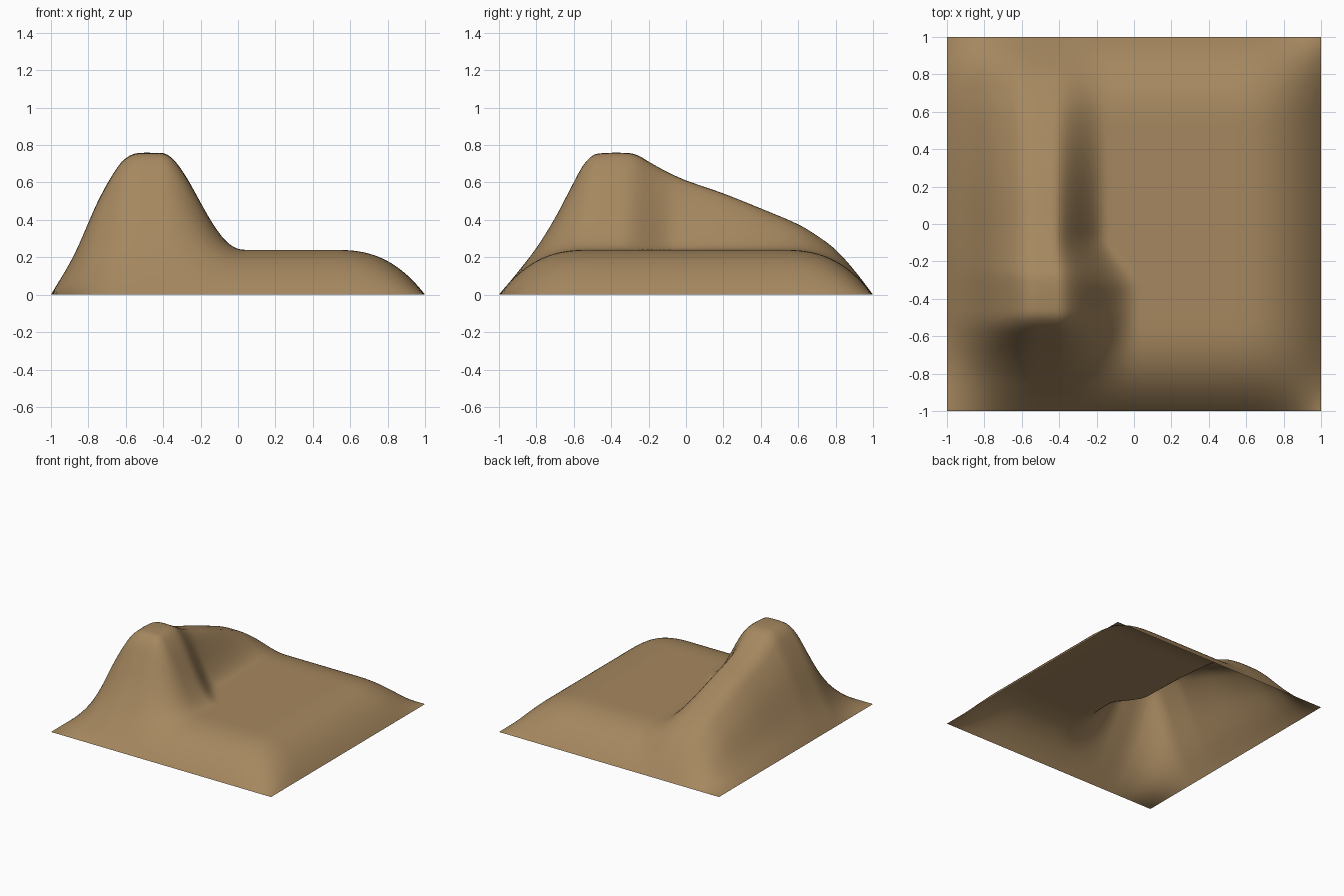
import bpy, bmesh

if "Cube" in bpy.data.objects:
    bpy.data.objects.remove(bpy.data.objects["Cube"])

N = 90  # grid cells per side

# crest height along y, and left flank profile along x (fraction of crest)
CREST = [(-1, 0), (-.9, .12), (-.8, .25), (-.7, .41), (-.6, .60), (-.55, .69), (-.5, .742),
         (-.45, .755), (-.3, .755), (-.25, .74), (-.2, .71), (-.1, .655), (0, .61), (.2, .54),
         (.4, .46), (.6, .375), (.7, .315), (.8, .24), (.9, .13), (1, 0)]
FLANK = [(-1, 0), (-.877, .28), (-.743, .675), (-.636, .915), (-.58, .98), (-.53, 1), (-.41, 1)]


def curve(pts, t):
    """Smooth (Hermite) interpolation through points."""
    n = len(pts)

    def slope(k):
        a, b = pts[max(k - 1, 0)], pts[min(k + 1, n - 1)]
        return (b[1] - a[1]) / (b[0] - a[0])
    i = 0
    while i < n - 2 and t > pts[i + 1][0]:
        i += 1
    (x0, y0), (x1, y1) = pts[i], pts[i + 1]
    h = x1 - x0
    s = min(max((t - x0) / h, 0), 1)
    return ((2*s**3 - 3*s**2 + 1) * y0 + (s**3 - 2*s**2 + s) * h * slope(i)
            + (3*s**2 - 2*s**3) * y1 + (s**3 - s**2) * h * slope(i + 1))


def smooth(a, b, t):
    s = min(max((t - a) / (b - a), 0), 1)
    return s * s * (3 - 2 * s)


def edge(t):
    """Rounded rise from the border to the plateau."""
    d = min(max((1 - abs(t)) / .5, 0), 1)
    return 1 - (1 - d) ** 2.7


def height(x, y):
    c = curve(CREST, y)
    if x <= -.43:                       # crest and long left flank
        return c * curve(FLANK, x)
    plateau = .24 * edge(y) * edge(max(x, 0))
    width = .45 - .15 * smooth(-.35, -.05, y)   # broad at the peak, narrow along the ridge
    r = (1 - smooth(0, width, x + .43 + .02 * smooth(-.35, -.05, y) - .02)) ** 1.2
    return plateau + (c - plateau) * r


# terrain sheet
bm = bmesh.new()
bmesh.ops.create_grid(bm, x_segments=N, y_segments=N, size=1)
for v in bm.verts:
    v.co.z = max(height(v.co.x, v.co.y), 0)
for f in bm.faces:
    f.smooth = True
mesh = bpy.data.meshes.new("hill_terrain")
bm.to_mesh(mesh)
bm.free()

earth = bpy.data.materials.new("earth_brown")
earth.diffuse_color = (.38, .245, .115, 1)
earth.use_nodes = True
earth.node_tree.nodes["Principled BSDF"].inputs["Base Color"].default_value = earth.diffuse_color
mesh.materials.append(earth)
terrain = bpy.data.objects.new("hill_terrain", mesh)
bpy.context.collection.objects.link(terrain)
